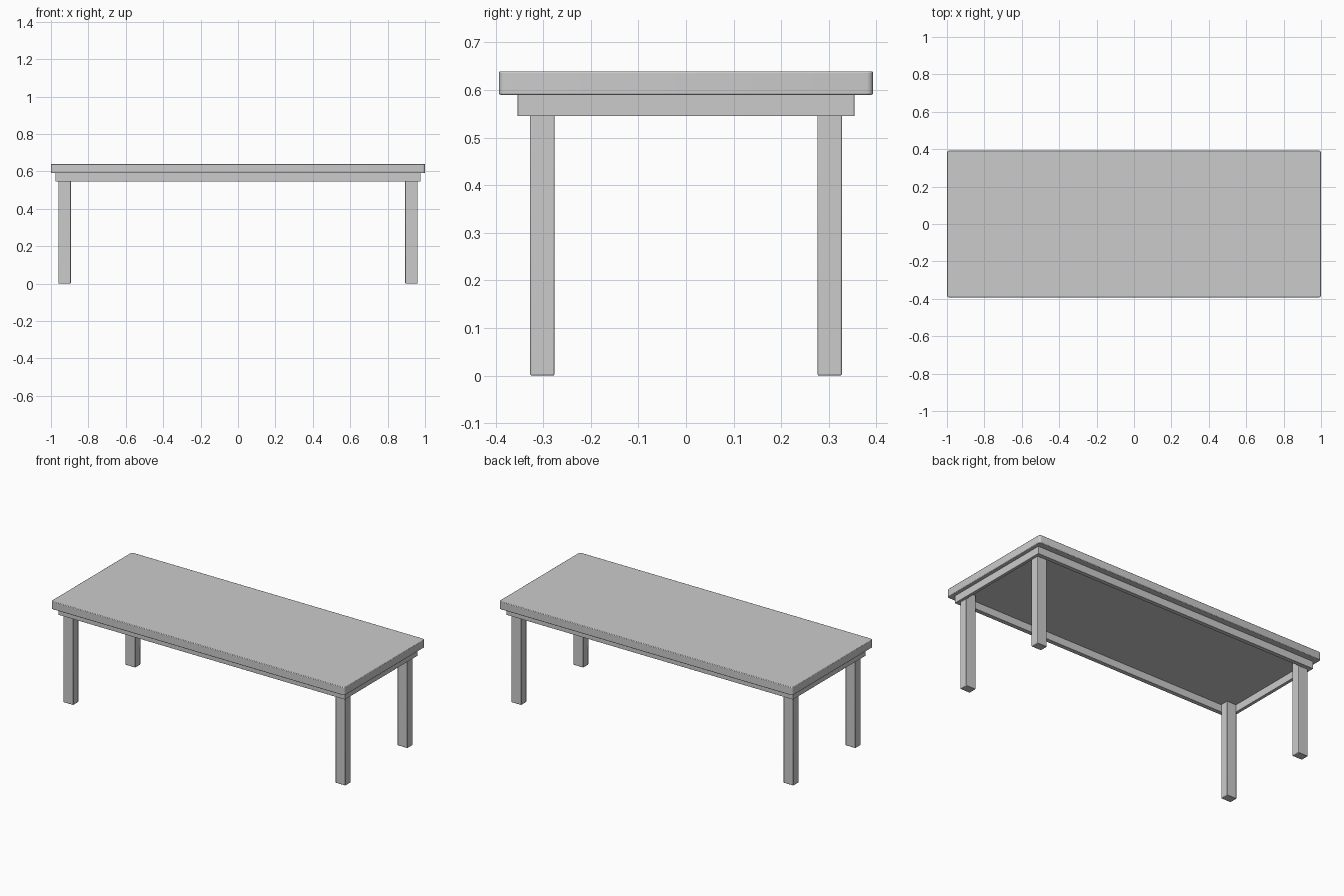
import bpy, bmesh
from mathutils import Matrix

if "Cube" in bpy.data.objects:
    bpy.data.objects.remove(bpy.data.objects["Cube"])


def finish(bm, name, bevel):
    bmesh.ops.recalc_face_normals(bm, faces=bm.faces)
    mesh = bpy.data.meshes.new(name)
    bm.to_mesh(mesh)
    bm.free()
    obj = bpy.data.objects.new(name, mesh)
    bpy.context.collection.objects.link(obj)
    mod = obj.modifiers.new("soft_edges", 'BEVEL')
    mod.width = bevel
    mod.segments = 2
    mod.limit_method = 'ANGLE'
    return obj


def box(name, centre, size, bevel, corner=0.0):
    bm = bmesh.new()
    bmesh.ops.create_cube(bm, size=1, matrix=Matrix.LocRotScale(centre, None, size))
    if corner:
        upright = [e for e in bm.edges
                   if abs(e.verts[0].co.z - e.verts[1].co.z) > 1e-4]
        bmesh.ops.bevel(bm, geom=upright, offset=corner, segments=4,
                        profile=0.5, affect='EDGES')
    return finish(bm, name, bevel)


# Table top with rounded corners
box("table_top", (0, 0, 0.6145), (2.0, 0.786, 0.049), 0.003, corner=0.013)

# Apron: hollow rectangular frame under the top
bm = bmesh.new()
loops = []
for hx, hy, z in ((0.977, 0.354, 0.545), (0.977, 0.354, 0.591),
                  (0.958, 0.328, 0.591), (0.958, 0.328, 0.545)):
    loops.append([bm.verts.new((sx * hx, sy * hy, z))
                  for sx, sy in ((-1, -1), (1, -1), (1, 1), (-1, 1))])
for i in range(4):
    a, b = loops[i], loops[(i + 1) % 4]
    for j in range(4):
        k = (j + 1) % 4
        bm.faces.new((a[j], a[k], b[k], b[j]))
finish(bm, "apron", 0.001)

# Four legs standing just inside the apron
for side, sx in (("left", -1), ("right", 1)):
    for end, sy in (("front", -1), ("back", 1)):
        box(f"{end}_{side}_leg", (sx * 0.9275, sy * 0.302, 0.2955),
            (0.067, 0.051, 0.591), 0.003)

# Smooth only the small rounded edges
for obj in bpy.context.collection.objects:
    obj.select_set(True)
    bpy.context.view_layer.objects.active = obj
bpy.ops.object.shade_smooth_by_angle()
